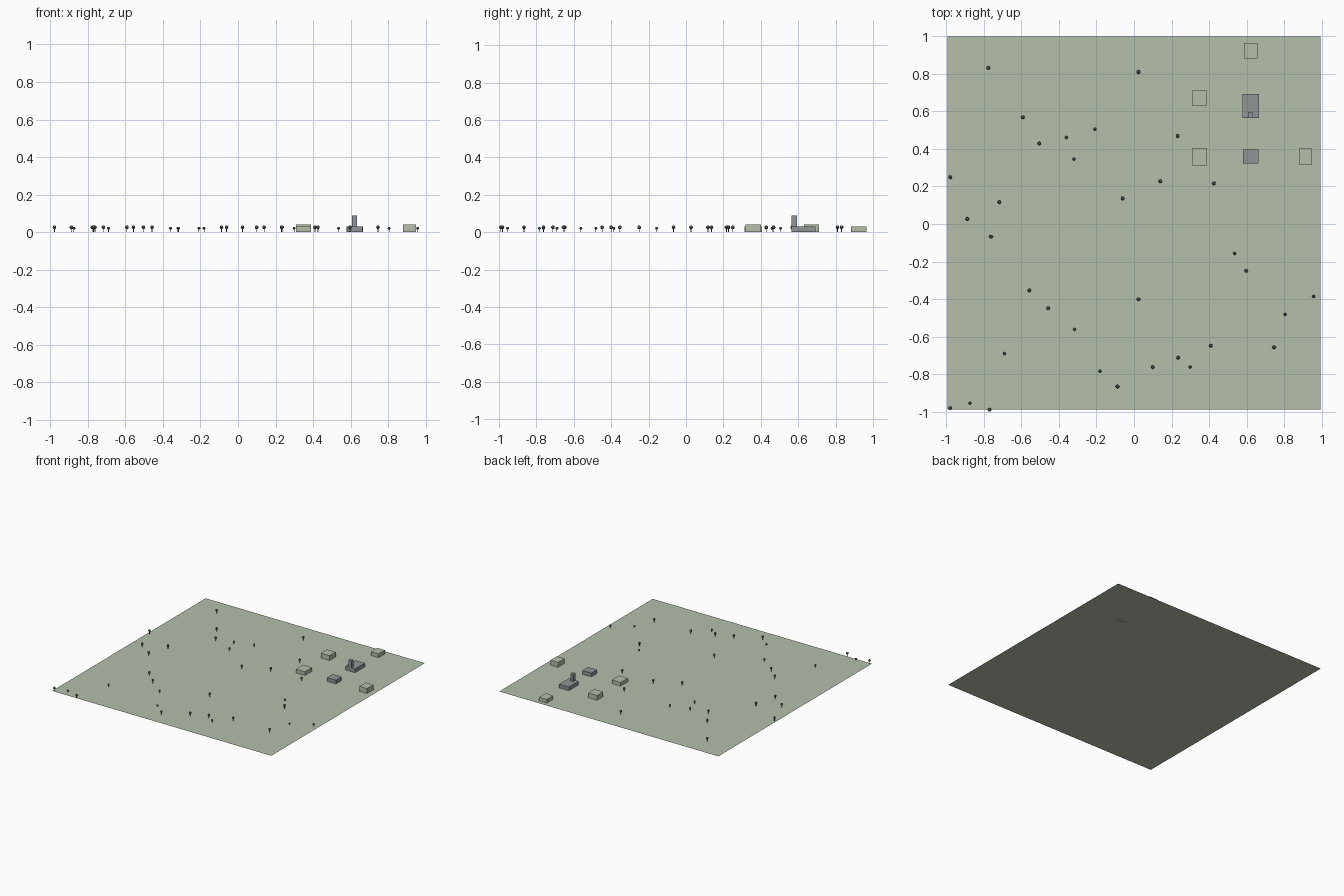
import bpy
import bmesh
from mathutils import Matrix, Vector

default_cube = bpy.data.objects.get("Cube")
if default_cube:
    bpy.data.objects.remove(default_cube, do_unlink=True)


def make_material(name, red, green, blue):
    material = bpy.data.materials.new(name)
    material.use_nodes = True
    colour = (red, green, blue, 1)
    material.diffuse_color = colour
    material.node_tree.nodes["Principled BSDF"].inputs["Base Color"].default_value = colour
    return material


pale_green = make_material("pale green", .46, .53, .41)
mid_grey = make_material("mid grey", .28, .30, .30)
leaf_green = make_material("leaf green", .10, .15, .11)
bark = make_material("bark", .10, .08, .06)


def mesh_from_bmesh(name, bm, *materials):
    mesh = bpy.data.meshes.new(name)
    bm.to_mesh(mesh)
    bm.free()
    for material in materials:
        mesh.materials.append(material)
    return mesh


def place(name, mesh, location=(0, 0, 0), scale=1):
    obj = bpy.data.objects.new(name, mesh)
    obj.location = location
    obj.scale = (scale, scale, scale)
    bpy.context.collection.objects.link(obj)
    return obj


def add_block(name, material, left, right, front, back, height):
    """Box standing on the ground between the given sides."""
    bm = bmesh.new()
    centre = Vector((left + right, front + back, height)) / 2
    size = Vector((right - left, back - front, height))
    bmesh.ops.create_cube(bm, matrix=Matrix.Translation(centre) @ Matrix.Diagonal(size.to_4d()))
    place(name, mesh_from_bmesh(name, bm, material))


# Flat ground sheet
bm = bmesh.new()
bmesh.ops.create_grid(bm, x_segments=1, y_segments=1, size=.994)
place("ground", mesh_from_bmesh("ground", bm, pale_green), (0, .006, 0))

# Houses, hall and tower
add_block("north_house", pale_green, .587, .657, .882, .965, .03)
add_block("west_house", pale_green, .309, .389, .631, .711, .04)
add_block("southwest_house", pale_green, .309, .389, .312, .405, .03)
add_block("southeast_house", pale_green, .880, .949, .317, .402, .04)
add_block("south_hall", mid_grey, .581, .663, .322, .397, .03)
add_block("main_hall", mid_grey, .578, .666, .565, .693, .03)
add_block("tower", mid_grey, .607, .634, .565, .594, .088)


def make_tree_mesh():
    """Thin trunk with a faceted round crown."""
    bm = bmesh.new()
    bmesh.ops.create_cone(bm, cap_ends=True, segments=6, radius1=.002, radius2=.002,
                          depth=.02, matrix=Matrix.Translation((0, 0, .01)))
    trunk_faces = set(bm.faces)
    bmesh.ops.create_icosphere(bm, subdivisions=2, radius=.01,
                               matrix=Matrix.Translation((0, 0, .026)))
    for face in bm.faces:
        face.material_index = 0 if face in trunk_faces else 1
    return mesh_from_bmesh("tree", bm, bark, leaf_green)


# Scattered trees, positions in thousandths
tall_trees = [
    (-776, 832), (24, 810), (-592, 568), (-504, 429), (232, 469), (-978, 250),
    (-717, 117), (-888, 27), (-61, 136), (139, 227), (426, 216), (-762, -67),
    (597, -250), (-557, -354), (-458, -448), (24, -400), (-88, -866), (99, -762),
    (235, -712), (410, -648), (746, -656), (-978, -981), (-770, -990),
]
short_trees = [
    (-360, 461), (-208, 506), (-320, 346), (536, -157), (957, -386), (805, -482),
    (-317, -562), (-690, -690), (-181, -784), (299, -762), (-874, -954),
]
tree_mesh = make_tree_mesh()
for name, spots, scale in (("tall_tree", tall_trees, 1), ("short_tree", short_trees, .8)):
    for x, y in spots:
        place(name, tree_mesh, (x / 1000, y / 1000, 0), scale)
